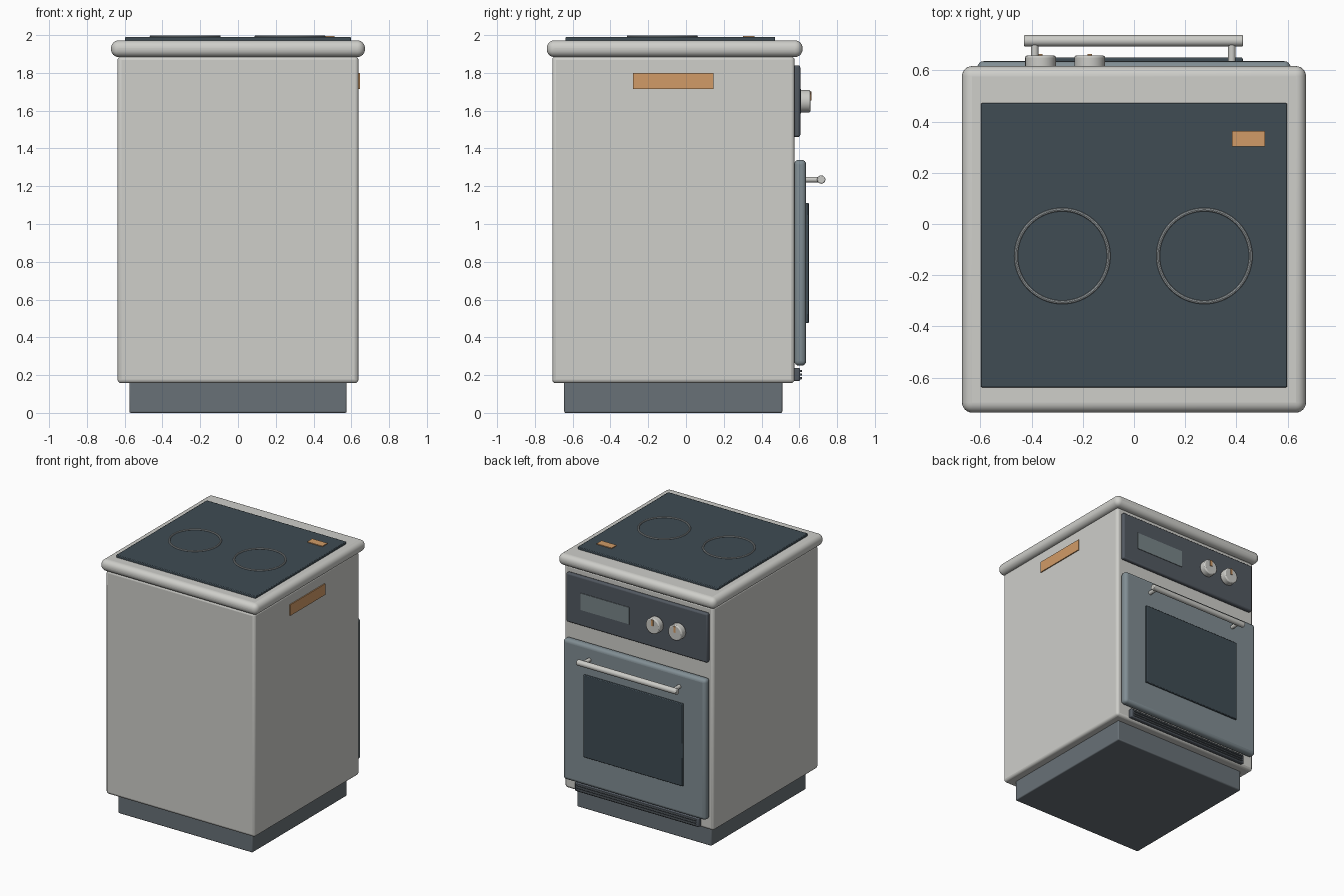
import bpy
import math

cube = bpy.data.objects.get("Cube")
if cube:
    bpy.data.objects.remove(cube, do_unlink=True)


def material(name, r, g, b):
    m = bpy.data.materials.new(name)
    m.use_nodes = True
    m.diffuse_color = (r, g, b, 1)
    m.node_tree.nodes["Principled BSDF"].inputs["Base Color"].default_value = (r, g, b, 1)
    return m


ENAMEL = material("warm white enamel", 0.62, 0.62, 0.59)
PLINTH = material("slate grey", 0.14, 0.165, 0.185)
GLASS = material("dark glass", 0.05, 0.072, 0.088)
PANEL = material("charcoal panel", 0.085, 0.1, 0.12)
DOOR = material("blue grey door", 0.22, 0.27, 0.295)
DISPLAY = material("display grey", 0.19, 0.235, 0.25)
RING = material("ring grey", 0.33, 0.36, 0.37)
COPPER = material("copper orange", 0.64, 0.33, 0.135)
STEEL = material("light steel", 0.6, 0.6, 0.57)


def finish(obj, name, mat, bevel=0, segments=3):
    obj.name = name
    obj.data.materials.append(mat)
    if bevel:
        mod = obj.modifiers.new("rounded edges", "BEVEL")
        mod.width = bevel
        mod.segments = segments
        mod.limit_method = "ANGLE"
    bpy.ops.object.shade_smooth_by_angle(angle=math.radians(40))
    return obj


def box(name, mat, x, y, z, bevel=0, segments=3):
    """Box given by its (low, high) range on each axis."""
    spans = (x, y, z)
    bpy.ops.mesh.primitive_cube_add(size=1, location=[(a + b) / 2 for a, b in spans])
    obj = bpy.context.object
    obj.scale = [b - a for a, b in spans]
    bpy.ops.object.transform_apply(location=False, rotation=False, scale=True)
    return finish(obj, name, mat, bevel, segments)


def rod(name, mat, radius, length, centre, axis, bevel=0):
    turn = {"x": (0, math.pi / 2, 0), "y": (math.pi / 2, 0, 0)}[axis]
    bpy.ops.mesh.primitive_cylinder_add(vertices=32, radius=radius, depth=length,
                                        location=centre, rotation=turn)
    return finish(bpy.context.object, name, mat, bevel, 2)


# Cabinet, plinth and worktop
box("plinth", PLINTH, (-0.575, 0.575), (-0.645, 0.51), (0, 0.18), 0.008)
box("cabinet", ENAMEL, (-0.638, 0.638), (-0.708, 0.575), (0.157, 1.888), 0.02)
box("worktop", ENAMEL, (-0.672, 0.672), (-0.737, 0.617), (1.884, 1.972), 0.04, 6)

# Hob
box("hob_glass", GLASS, (-0.598, 0.598), (-0.638, 0.472), (1.965, 1.99), 0.005, 2)
for side, x in (("right", -0.28), ("left", 0.275)):
    bpy.ops.mesh.primitive_torus_add(location=(x, -0.125, 1.992), major_radius=0.181,
                                     minor_radius=0.007, major_segments=64, minor_segments=8)
    finish(bpy.context.object, side + "_cooking_ring", RING)
box("hob_indicator", COPPER, (0.382, 0.512), (0.302, 0.363), (1.988, 1.996))

# Side plate
box("side_plate", COPPER, (0.637, 0.646), (-0.28, 0.145), (1.715, 1.8))

# Control panel with display and knobs
box("control_panel", PANEL, (-0.605, 0.605), (0.57, 0.605), (1.46, 1.84), 0.012)
box("display", DISPLAY, (0.06, 0.475), (0.602, 0.609), (1.585, 1.715))
for side, x in (("outer", -0.365), ("inner", -0.173)):
    rod(side + "_knob", STEEL, 0.06, 0.055, (x, 0.631, 1.65), "y", 0.008)
    box(side + "_knob_mark", COPPER, (x - 0.008, x + 0.008), (0.656, 0.664), (1.655, 1.702))

# Oven door, window and handle
box("oven_door", DOOR, (-0.612, 0.612), (0.573, 0.636), (0.25, 1.34), 0.025, 4)
box("oven_window", GLASS, (-0.425, 0.425), (0.63, 0.65), (0.475, 1.112), 0.005, 2)
rod("handle_bar", STEEL, 0.022, 0.856, (-0.002, 0.716, 1.235), "x", 0.004)
for side, x in (("right", -0.388), ("left", 0.382)):
    rod(side + "_handle_post", STEEL, 0.015, 0.09, (x, 0.671, 1.235), "y")

# Lower vent
box("vent_plate", PANEL, (-0.53, 0.53), (0.57, 0.604), (0.168, 0.238), 0.008)
for i in range(3):
    z = 0.184 + i * 0.019
    box(f"vent_slat_{i + 1}", PLINTH, (-0.51, 0.51), (0.6, 0.614), (z - 0.006, z + 0.006), 0.003, 2)
